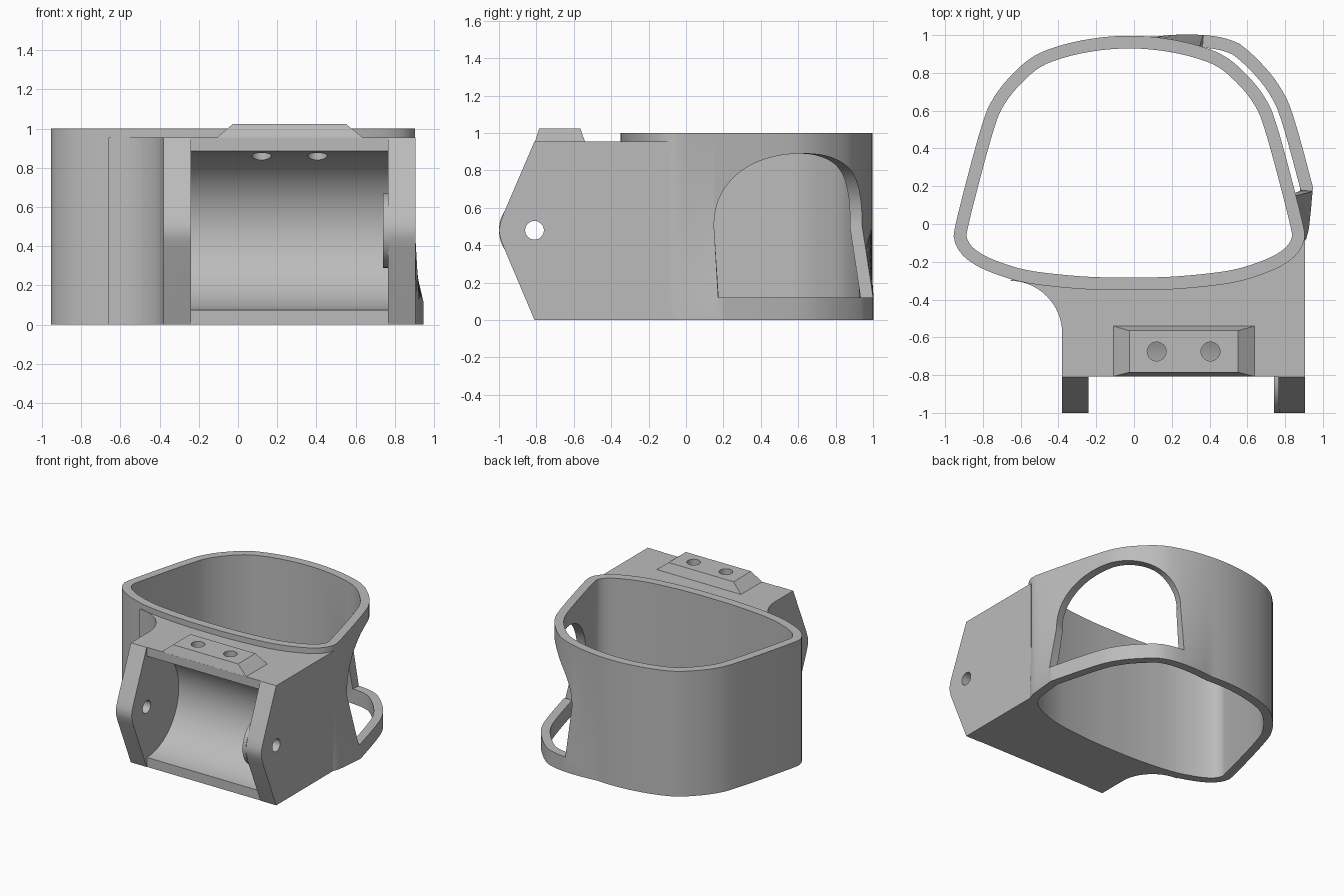
import bpy, bmesh, math
from mathutils import Vector

if "Cube" in bpy.data.objects:
    bpy.data.objects.remove(bpy.data.objects["Cube"], do_unlink=True)

grey = bpy.data.materials.new("plain_grey")
grey.use_nodes = True
grey.diffuse_color = (0.5, 0.5, 0.5, 1)
grey.node_tree.nodes["Principled BSDF"].inputs["Base Color"].default_value = (0.5, 0.5, 0.5, 1)


def make(name, verts, faces):
    mesh = bpy.data.meshes.new(name)
    mesh.from_pydata(verts, [], faces)
    bm = bmesh.new()
    bm.from_mesh(mesh)
    bmesh.ops.recalc_face_normals(bm, faces=bm.faces)
    bm.to_mesh(mesh)
    bm.free()
    mesh.materials.append(grey)
    obj = bpy.data.objects.new(name, mesh)
    bpy.context.collection.objects.link(obj)
    return obj


def bridge(name, low, high):
    """Closed solid between two matching outlines."""
    n = len(low)
    sides = [(i, (i + 1) % n, n + (i + 1) % n, n + i) for i in range(n)]
    return make(name, low + high, sides + [tuple(range(n)), tuple(range(n, 2 * n))])


def prism(name, outline, a, b, axis):
    put = (lambda p, h: (p[0], p[1], h)) if axis == "Z" else (lambda p, h: (h, p[0], p[1]))
    return bridge(name, [put(p, a) for p in outline], [put(p, b) for p in outline])


def circle(cx, cy, r, n=64):
    return [(cx + r * math.cos(math.tau * i / n), cy + r * math.sin(math.tau * i / n)) for i in range(n)]


def activate(obj):
    bpy.ops.object.select_all(action="DESELECT")
    obj.select_set(True)
    bpy.context.view_layer.objects.active = obj


def cut(obj, tool, operation="DIFFERENCE"):
    tool.hide_render = True
    mod = obj.modifiers.new("cut", "BOOLEAN")
    mod.operation, mod.solver, mod.object = operation, "EXACT", tool
    activate(obj)
    bpy.ops.object.modifier_apply(modifier=mod.name)
    bpy.data.objects.remove(tool, do_unlink=True)


def smooth(obj):
    activate(obj)
    bpy.ops.object.shade_smooth_by_angle(angle=math.radians(30))


def clamp(v):
    return max(0.0, min(1.0, v))


# Rounded trapezoid outline of the sleeve, mirrored and corner-cut smooth
MID = -0.025
half = [(MID, 1), (-.22, .985), (-.4, .945), (-.54, .89), (-.66, .78), (-.74, .68),
        (-.8, .56), (-.955, -.03), (-.955, -.09), (-.92, -.155), (-.87, -.2),
        (-.78, -.25), (-.6, -.31), (-.4, -.335), (-.2, -.35), (MID, -.35)]
ring = [Vector(p) for p in half + [(2 * MID - x, y) for x, y in half[-2:0:-1]]]
for _ in range(2):
    ring = [a.lerp(b, t) for a, b in zip(ring, ring[1:] + ring[:1]) for t in (.25, .75)]
lengths = [(b - a).length for a, b in zip(ring, ring[1:] + ring[:1])]
TOTAL = sum(lengths)


def along(d):
    d %= TOTAL
    for i, step in enumerate(lengths):
        if d <= step:
            return ring[i].lerp(ring[(i + 1) % len(ring)], d / step)
        d -= step
    return ring[0].copy()


def wall_point(d, z):
    """Sleeve surface, flaring out low down on the open side."""
    p = along(d)
    t = (along(d + .02) - along(d - .02)).normalized()
    amount = .098 * min(clamp((p.y + .1) / .27), clamp((p.x - .1) / .4))
    p = p + Vector((t.y, -t.x)) * amount * clamp((.5 - z) / .38)
    return (p.x, p.y, z)


# Sleeve wall with an arched side window
samples = [TOTAL * i / 2000 for i in range(2000)]
start = next(d for d in samples if along(d).x > .5 and along(d).y >= .15)
end = next(d for d in samples if d > start and along(d).x <= .35)
WIN, REST = 48, 110
verts, faces = [], []
for i in range(WIN + REST):
    if i <= WIN:
        s = (1 - math.cos(math.pi * i / WIN)) / 2
        d = start + (end - start) * s
        arch = .5 + .39 * max(0, 1 - abs(2 * s - 1) ** 2.2) ** (1 / 2.2)
    else:
        d = end + (TOTAL + start - end) * (i - WIN) / REST
        arch = .5
    verts += [wall_point(d, z) for z in (0, .12, arch, 1)]
for i in range(WIN + REST):
    a, b = 4 * i, 4 * ((i + 1) % (WIN + REST))
    for row in range(3):
        if row != 1 or i >= WIN:
            faces.append((a + row, b + row, b + row + 1, a + row + 1))
sleeve = make("sleeve", verts, faces)
bm = bmesh.new()
bm.from_mesh(sleeve.data)
bm.faces.ensure_lookup_table()
face = max(bm.faces, key=lambda f: f.calc_center_median().y)
if face.normal.y < 0:
    bmesh.ops.reverse_faces(bm, faces=bm.faces)
bm.to_mesh(sleeve.data)
bm.free()
solid = sleeve.modifiers.new("thickness", "SOLIDIFY")
solid.thickness, solid.offset, solid.use_even_offset = .067, -1, True
activate(sleeve)
bpy.ops.object.modifier_apply(modifier=solid.name)
smooth(sleeve)

# Hinge body: plan outline with a fillet, trimmed by the side profile
centre = Vector((MID, .3))
front_wall = [centre + (p - centre) * .955 for p in reversed(ring) if p.y < -.1 and p.x > -.64]
fillet = [(-.66 + .28 * math.sin(a), -.58 + .28 * math.cos(a))
          for a in (math.pi / 2 * i / 16 for i in range(17))]
plan = [(-.38, -1.05), (.905, -1.05), (.905, -.08)] + [tuple(p) for p in front_wall] + fillet
body = prism("hinge_body", plan, -.1, 1.1, "Z")
AXLE = (-.81, .48)
nose = [(-.81, 0), (-.975, .39), (-.993, .44), (-1, .48), (-.993, .52), (-.975, .57), (-.81, .955)]
cut(body, prism("side_trim", nose + [(.5, .955), (.5, 0)], -2, 2, "X"), "INTERSECT")
gap = [(-1.2, -.2), (-.807, -.2), (-.807, 1.2), (-1.2, 1.2)]
cut(body, prism("arm_gap", gap, -.24, .765, "X"))
cut(body, prism("roller_hollow", circle(*AXLE, .405, 96), -.24, .765, "X"))
cut(body, prism("axle_bore", circle(*AXLE, .05, 32), -1, 1.2, "X"))

# Round boss inside the left arm
boss = prism("arm_boss", circle(*AXLE, .19), .74, .77, "X")
cut(boss, prism("boss_bore", circle(*AXLE, .05, 32), .6, .9, "X"))
smooth(boss)


# Bevelled mounting pad with two screw holes
def rect(x0, x1, y0, y1, z):
    return [(x0, y0, z), (x1, y0, z), (x1, y1, z), (x0, y1, z)]


pad = bridge("mounting_pad", rect(-.11, .64, -.807, -.54, .953), rect(-.025, .55, -.785, -.565, 1.025))
for x in (.12, .405):
    for part in (pad, body):
        cut(part, prism("screw_hole", circle(x, -.675, .05, 32), .6, 1.2, "Z"))
smooth(pad)
smooth(body)
